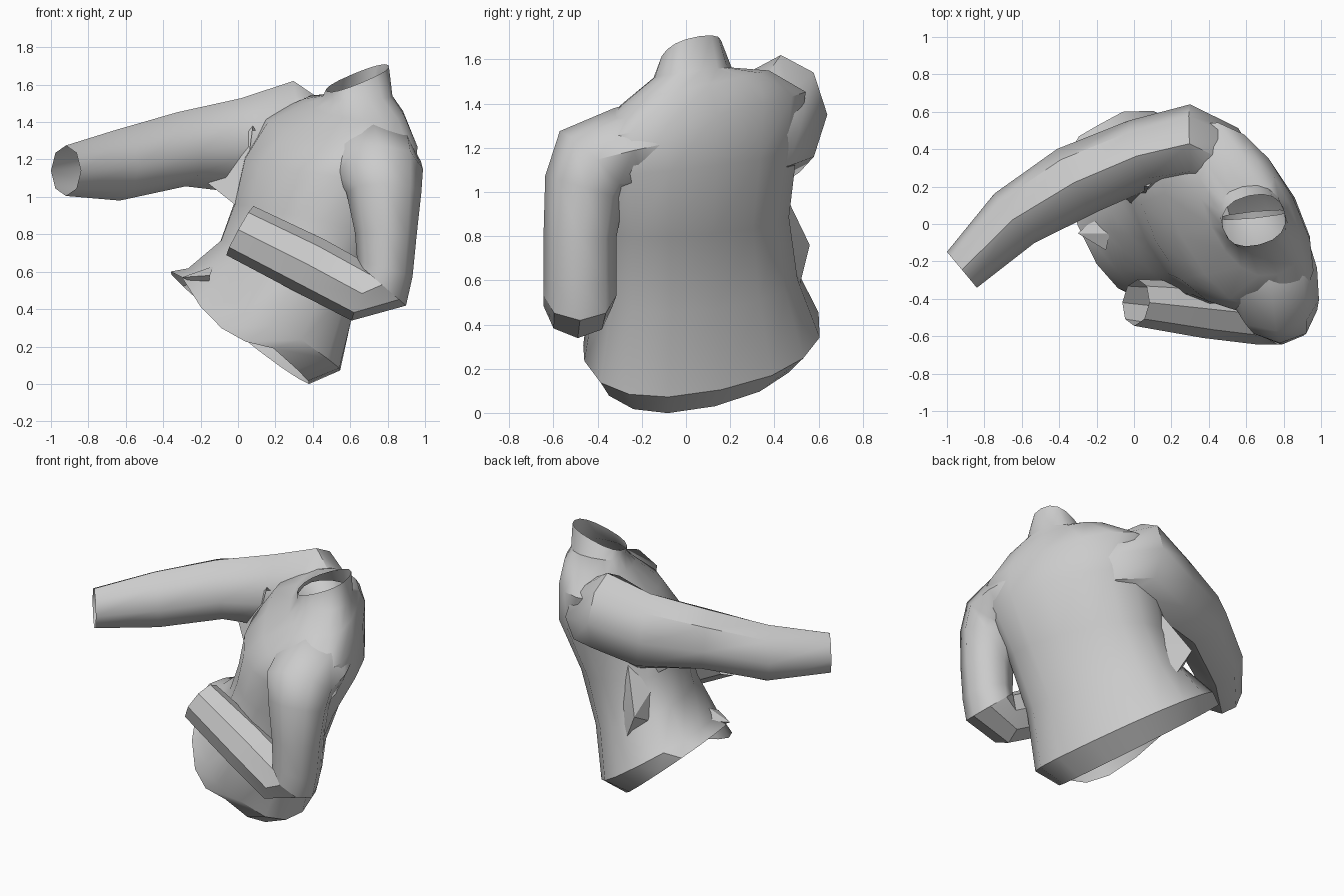
import bpy, bmesh, math
from mathutils import Vector as V

cube = bpy.data.objects.get("Cube")
if cube:
    bpy.data.objects.remove(cube, do_unlink=True)

mat = bpy.data.materials.new("light_grey_cloth")
mat.use_nodes = True
grey = (0.6, 0.6, 0.6, 1)
mat.diffuse_color = grey
mat.node_tree.nodes["Principled BSDF"].inputs["Base Color"].default_value = grey


def finish(name, bm, angle):
    bmesh.ops.recalc_face_normals(bm, faces=bm.faces)
    me = bpy.data.meshes.new(name)
    bm.to_mesh(me)
    bm.free()
    ob = bpy.data.objects.new(name, me)
    bpy.context.collection.objects.link(ob)
    me.materials.append(mat)
    bpy.ops.object.select_all(action='DESELECT')
    ob.select_set(True)
    bpy.context.view_layer.objects.active = ob
    bpy.ops.object.shade_smooth_by_angle(angle=math.radians(angle))


def loft(name, rings, n, power, angle):
    """Skin open rings: centre, two half axes, droop between the two axes."""
    def shaped(t):
        return math.copysign(abs(t) ** power, t) if abs(t) > 1e-6 else 0
    bm = bmesh.new()
    loops = []
    for c, a, b, droop in rings:
        loop = []
        for i in range(n):
            ca = shaped(math.cos(2 * math.pi * i / n))
            sb = shaped(math.sin(2 * math.pi * i / n))
            p = V(c) + V(a) * ca + V(b) * sb
            if ca > 0 and sb > 0:
                p.z -= droop * 2 * ca * sb
            loop.append(bm.verts.new(p))
        loops.append(loop)
    for lo, hi in zip(loops, loops[1:]):
        for i in range(n):
            j = (i + 1) % n
            bm.faces.new((lo[i], lo[j], hi[j], hi[i]))
    finish(name, bm, angle)


def sleeve(name, sections, ref, angle):
    """Eight-sided tube of (centre, axis, half width, half height) sections."""
    rings = []
    for c, axis, w, h in sections:
        axis = V(axis).normalized()
        side = axis.cross(V(ref)).normalized()
        rings.append((c, side * w, side.cross(axis) * h, 0))
    loft(name, rings, 8, 1, angle)


# Leaning, turned torso running up into an open collar, higher at the back
loft("shirt_body", [
    ((.01, .06, .30), (-.31, -.07, .27), (.18, -.47, -.11), .11),
    ((.14, .07, .345), (-.34, -.09, .24), (.20, -.53, -.11), .05),
    ((.27, .04, .61), (-.29, -.10, .14), (.20, -.45, -.06), 0),
    ((.38, .02, .88), (-.32, -.10, .07), (.22, -.43, -.04), 0),
    ((.49, .02, 1.15), (-.37, -.12, .03), (.24, -.46, -.06), 0),
    ((.55, .04, 1.35), (-.30, -.10, .00), (.25, -.49, -.11), 0),
    ((.62, .05, 1.48), (-.21, -.06, -.01), (.15, -.32, -.07), 0),
    ((.64, .03, 1.54), (-.17, -.04, -.01), (.06, -.17, -.02), 0),
    ((.64, .02, 1.635), (-.165, -.04, -.07), (.03, -.13, -.02), 0),
], 16, 0.85, 40)

# Outstretched sleeve with an open cuff
sleeve("outstretched_sleeve", [
    ((-.92, -.245, 1.14), (.77, .64, 0), .125, .135),
    ((-.64, .03, 1.17), (.77, .62, .05), .17, .19),
    ((-.30, .235, 1.255), (.82, .55, .12), .20, .20),
    ((.05, .38, 1.27), (.90, .42, .15), .19, .26),
    ((.31, .43, 1.35), (.97, .05, .05), .21, .27),
    ((.46, .35, 1.28), (.85, -.50, 0), .19, .23),
    ((.58, .25, 1.22), (.8, -.6, 0), .13, .17),
], (0, 0, 1), 45)

# Bent sleeve: forearm from the cuff, then upper arm from the elbow up
elbow = ((.77, -.48, .53), (.65, 0, .75))
sleeve("bent_forearm", [
    ((.01, -.42, .82), (.87, -.08, -.48), .15, .125),
    ((.38, -.46, .635), (.87, -.08, -.48), .16, .15),
    ((.67, -.49, .48), (.90, -.05, -.40), .155, .155),
    (*elbow, .17, .165),
], (0, 1, 0), 32)
sleeve("bent_upper_arm", [
    (*elbow, .165, .17),
    ((.785, -.48, .62), (.3, 0, 1), .165, .155),
    ((.79, -.48, .80), (.05, .05, 1), .165, .165),
    ((.78, -.46, 1.02), (0, .3, 1), .185, .20),
    ((.76, -.42, 1.13), (-.1, .72, .75), .21, .23),
    ((.73, -.26, 1.18), (-.1, .9, .3), .21, .25),
    ((.68, -.10, 1.22), (-.1, 1, .1), .22, .25),
    ((.64, .05, 1.22), (-.1, 1, .1), .18, .20),
], (1, 0, 0), 50)


def fold(name, tip, rim):
    """Loose wedge of cloth: a fan from a tip to a rim."""
    bm = bmesh.new()
    t = bm.verts.new(tip)
    r = [bm.verts.new(p) for p in rim]
    for a, b in zip(r, r[1:] + r[:1]):
        bm.faces.new((t, a, b))
    finish(name, bm, 20)


# Loose cloth under the outstretched sleeve and at the front of the hem
fold("side_fold", (.0, .56, .76),
     [(.15, .42, 1.05), (.30, .38, .80), (.12, .50, .52), (-.05, .30, .62), (.0, .25, .95)])
fold("underarm_fold", (-.17, .24, 1.08),
     [(.08, .20, 1.38), (.24, .44, 1.08), (.10, .34, .90), (.02, .08, .93)])
fold("hem_fold", (-.30, -.05, .57),
     [(-.15, -.14, .58), (-.13, -.05, .63), (-.15, .08, .60), (-.16, -.04, .50)])
